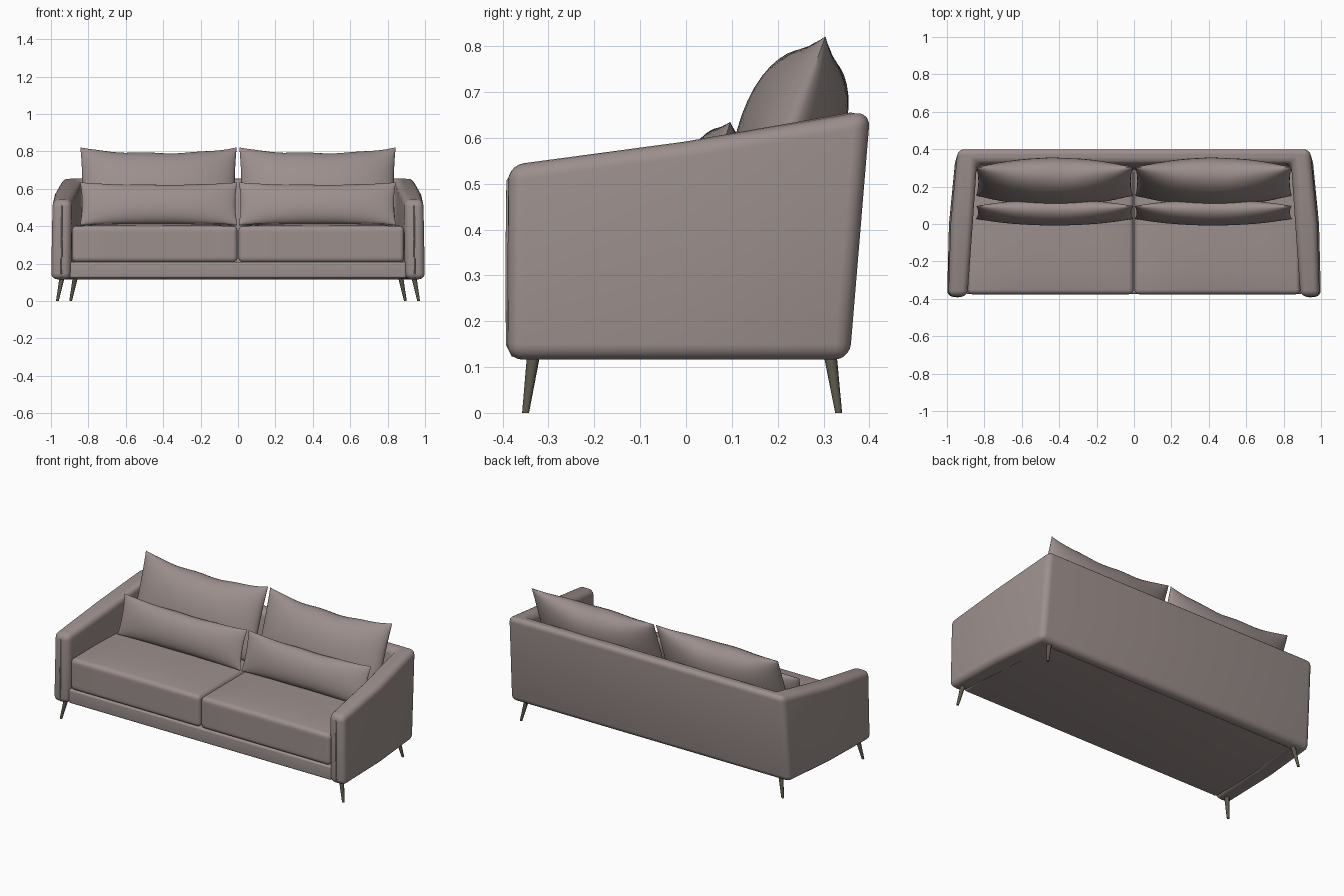
import bpy, bmesh, math

cube = bpy.data.objects.get("Cube")
if cube:
    bpy.data.objects.remove(cube, do_unlink=True)


def material(name, color):
    mat = bpy.data.materials.new(name)
    mat.use_nodes = True
    mat.diffuse_color = (*color, 1)
    mat.node_tree.nodes["Principled BSDF"].inputs["Base Color"].default_value = (*color, 1)
    return mat


fabric = material("taupe_fabric", (0.33, 0.275, 0.26))
leg_mat = material("dark_olive_wood", (0.105, 0.095, 0.065))


def finish(bm, name, mat):
    """Turn the bmesh into a smooth shaded object."""
    bmesh.ops.recalc_face_normals(bm, faces=bm.faces[:])
    mesh = bpy.data.meshes.new(name)
    bm.to_mesh(mesh)
    bm.free()
    obj = bpy.data.objects.new(name, mesh)
    bpy.context.collection.objects.link(obj)
    mesh.materials.append(mat)
    bpy.ops.object.select_all(action='DESELECT')
    obj.select_set(True)
    bpy.context.view_layer.objects.active = obj
    bpy.ops.object.shade_smooth_by_angle(angle=math.radians(40))
    return obj


def round_edges(bm, width, segments=5):
    bmesh.ops.recalc_face_normals(bm, faces=bm.faces[:])
    sharp = [e for e in bm.edges if e.calc_face_angle(0) > 0.6]
    bmesh.ops.bevel(bm, geom=sharp, offset=width, segments=segments,
                    profile=0.5, affect='EDGES', clamp_overlap=True)


def padded_box(name, lo, hi, width, crown=0.0):
    """Rounded box whose top swells by the crown height."""
    bm = bmesh.new()
    bmesh.ops.create_cube(bm, size=2)
    if crown:
        bmesh.ops.subdivide_edges(bm, edges=bm.edges[:], cuts=4, use_grid_fill=True)
    for v in bm.verts:
        u, w, h = v.co
        swell = crown * (1 - u ** 4) * (1 - w ** 4) if h > 0.99 else 0
        v.co = [(a + b) / 2 + t * (b - a) / 2 for a, b, t in zip(lo, hi, (u, w, h))]
        v.co.z += swell
    round_edges(bm, width)
    return finish(bm, name, fabric)


def pillow(name, cx, cy, cz, half_w, half_h, puff, lean, dip):
    """Two bulging sheets joined along a pinched seam, leaning backwards."""
    bm = bmesh.new()
    for face in (1, -1):
        sheet = bmesh.ops.create_grid(bm, x_segments=28, y_segments=20, size=1)["verts"]
        for v in sheet:
            u = math.sin(v.co.x * math.pi / 2)
            w = math.sin(v.co.y * math.pi / 2)
            fu, fw = max(0, 1 - u * u), max(0, 1 - w * w)
            depth = face * puff * fu ** 0.55 * fw ** 0.5
            sag = dip * (1 - abs(u) ** 2.5) + 0.1 * dip * math.sin(9 * u) * fu
            up = half_h * w - sag * max(0, w) ** 2 + 0.3 * sag * max(0, -w) ** 2
            x = cx + half_w * u * (1 - 0.025 * fw)
            v.co = (x,
                    cy + up * math.sin(lean) - depth * math.cos(lean),
                    cz + up * math.cos(lean) + depth * math.sin(lean))
    bmesh.ops.remove_doubles(bm, verts=bm.verts[:], dist=1e-5)
    return finish(bm, name, fabric)


# Wrap-around shell: section corners (x, y, z) at arm front, arm middle, back corner
FLOOR = 0.116
stations = [
    [(1.0, -0.39, FLOOR), (0.992, -0.388, 0.54), (0.89, -0.388, 0.54), (0.895, -0.39, FLOOR)],
    [(0.99, 0.0, FLOOR), (0.98, 0.0, 0.592), (0.862, 0.0, 0.592), (0.868, 0.0, FLOOR)],
    [(0.955, 0.357, FLOOR), (0.942, 0.402, 0.658), (0.84, 0.325, 0.653), (0.845, 0.28, FLOOR)],
]
stations += [[(-x, y, z) for x, y, z in s] for s in reversed(stations)]
bm = bmesh.new()
rings = [[bm.verts.new(p) for p in s] for s in stations]
for a, b in zip(rings, rings[1:]):
    for i in range(4):
        j = (i + 1) % 4
        bm.faces.new((a[i], a[j], b[j], b[i]))
bm.faces.new(rings[0])
bm.faces.new(rings[-1])
round_edges(bm, 0.034)
finish(bm, "arms_and_back_shell", fabric)

# Base frame under the seat
padded_box("base_frame", (-0.9, -0.374, 0.122), (0.9, 0.3, 0.209), 0.012)

for side, label in ((1, "left"), (-1, "right")):
    # Seat cushion
    lo, hi = sorted((side * 0.003, side * 0.888))
    padded_box(label + "_seat_cushion", (lo, -0.376, 0.207), (hi, 0.3, 0.402), 0.025, 0.014)

    # Back pillow and lumbar pillow
    pillow(label + "_back_pillow", side * 0.425, 0.228, 0.612, 0.418, 0.223, 0.113,
           math.radians(20), 0.037)
    pillow(label + "_lumbar_pillow", side * 0.424, 0.062, 0.522, 0.42, 0.118, 0.064,
           math.radians(17), 0.016)

    # Piped seam down the arm front
    curve = bpy.data.curves.new(label + "_arm_seam", 'CURVE')
    curve.dimensions = '3D'
    curve.bevel_depth = 0.004
    curve.use_fill_caps = True
    path = [(0.945, -0.372, 0.53), (0.943, -0.388, 0.505), (0.942, -0.39, 0.33),
            (0.945, -0.389, 0.15), (0.947, -0.376, 0.124)]
    spline = curve.splines.new('POLY')
    spline.points.add(len(path) - 1)
    for point, (x, y, z) in zip(spline.points, path):
        point.co = (side * x, y, z, 1)
    seam = bpy.data.objects.new(label + "_arm_seam", curve)
    bpy.context.collection.objects.link(seam)
    curve.materials.append(fabric)

    # Tapered splayed legs: foot position, then lean towards the top
    for end, foot_x, foot_y, dx, dy in (("front", 0.966, -0.35, -0.026, 0.018),
                                        ("rear", 0.895, 0.333, -0.026, -0.019)):
        bm = bmesh.new()
        height = 0.13
        bmesh.ops.create_cone(bm, cap_ends=True, segments=14, radius1=0.0075,
                              radius2=0.0145, depth=height)
        for v in bm.verts:
            t = v.co.z / height + 0.5
            v.co.x = side * (v.co.x + foot_x + dx * t)
            v.co.y += foot_y + dy * t
            v.co.z = t * height
        finish(bm, "%s_%s_leg" % (label, end), leg_mat)
